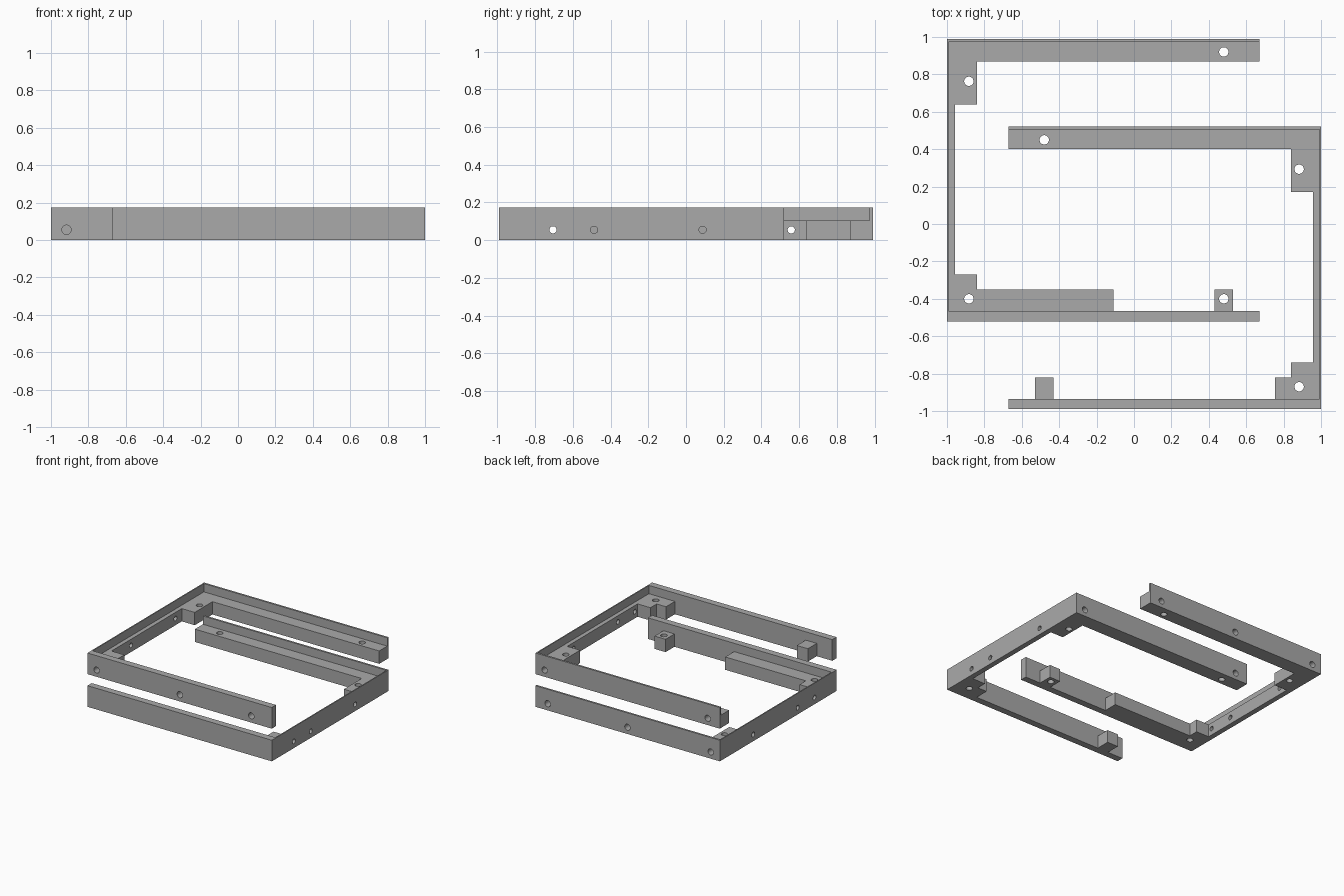
import bpy, bmesh
from mathutils import Matrix, Vector

if "Cube" in bpy.data.objects:
    bpy.data.objects.remove(bpy.data.objects["Cube"])

HEIGHT, LEDGE, HOLE_Z = 0.173, 0.105, 0.055

grey = bpy.data.materials.new("plain grey")
grey.diffuse_color = (0.4, 0.4, 0.4, 1)
grey.use_nodes = True
grey.node_tree.nodes["Principled BSDF"].inputs["Base Color"].default_value = grey.diffuse_color


def prism(bm, outline, z0, z1):
    """Extrude a flat outline from z0 to z1."""
    face = bm.faces.new([bm.verts.new((x, y, z0)) for x, y in outline])
    new = bmesh.ops.extrude_face_region(bm, geom=[face])["geom"]
    bmesh.ops.translate(bm, vec=(0, 0, z1 - z0),
                        verts=[v for v in new if isinstance(v, bmesh.types.BMVert)])


def pin(bm, centre, axis, radius, depth):
    """Round cutter centred on a point, along an axis."""
    turn = Vector(axis).to_track_quat('Z', 'Y').to_matrix().to_4x4()
    bmesh.ops.create_cone(bm, cap_ends=True, segments=32, radius1=radius, radius2=radius,
                          depth=depth, matrix=Matrix.Translation(centre) @ turn)


def finish(bm, name, mirror, shift):
    """Place the mesh, mirrored in x if asked, as an object."""
    for v in bm.verts:
        v.co.x *= mirror
        v.co.y += shift
    bmesh.ops.recalc_face_normals(bm, faces=bm.faces)
    me = bpy.data.meshes.new(name)
    bm.to_mesh(me)
    bm.free()
    me.materials.append(grey)
    ob = bpy.data.objects.new(name, me)
    bpy.context.collection.objects.link(ob)
    return ob


def cut(ob, cutter):
    bpy.context.view_layer.objects.active = ob
    mod = ob.modifiers.new("cut", 'BOOLEAN')
    mod.operation, mod.solver, mod.object = 'DIFFERENCE', 'EXACT', cutter
    bpy.ops.object.modifier_apply(modifier=mod.name)
    bpy.data.objects.remove(cutter)


def frame(name, mirror, shift, block_end):
    # C-shaped footprint: back bar, side wall, corner blocks, front bar, small block
    bm = bmesh.new()
    prism(bm, [(-1, -0.52), (0.67, -0.52), (0.67, -0.465), (0.53, -0.465), (0.53, -0.35),
               (0.43, -0.35), (0.43, -0.465), (block_end, -0.465), (block_end, -0.35),
               (-0.84, -0.35), (-0.84, -0.27), (-0.957, -0.27), (-0.957, 0.64),
               (-0.84, 0.64), (-0.84, 0.87), (0.67, 0.87), (0.67, 0.99), (-1, 0.99)],
          0, HEIGHT)
    body = finish(bm, name, mirror, shift)

    # Pocket that leaves the low ledge and the thin upper lips
    bm = bmesh.new()
    prism(bm, [(-0.991, -0.465), (0.8, -0.465), (0.8, 0.974), (-0.991, 0.974)], LEDGE, 0.3)
    cut(body, finish(bm, "pocket_cutter", mirror, shift))

    # Screw holes: vertical through the ledge, level through the outer faces
    bm = bmesh.new()
    for x, y in [(0.48, 0.92), (-0.883, 0.763), (-0.883, -0.4), (0.48, -0.4)]:
        pin(bm, (x, y, 0.1), (0, 0, 1), 0.025, 0.4)
    for x in (-0.917, -0.163, 0.484):
        pin(bm, (x, -0.52, HOLE_Z), (0, 1, 0), 0.025, 0.12)
    for x in (-0.917, -0.163, 0.56):
        pin(bm, (x, 0.99, HOLE_Z), (0, 1, 0), 0.025, 0.12)
    for y in (-0.235, -0.017, 0.558):
        pin(bm, (-1, y, HOLE_Z), (1, 0, 0), 0.019, 0.12)
    cut(body, finish(bm, "hole_cutter", mirror, shift))

    bpy.ops.object.select_all(action='DESELECT')
    body.select_set(True)
    bpy.ops.object.shade_smooth_by_angle()


frame("left_half_frame", 1, 0, -0.11)
frame("right_half_frame", -1, -0.47, -0.755)
